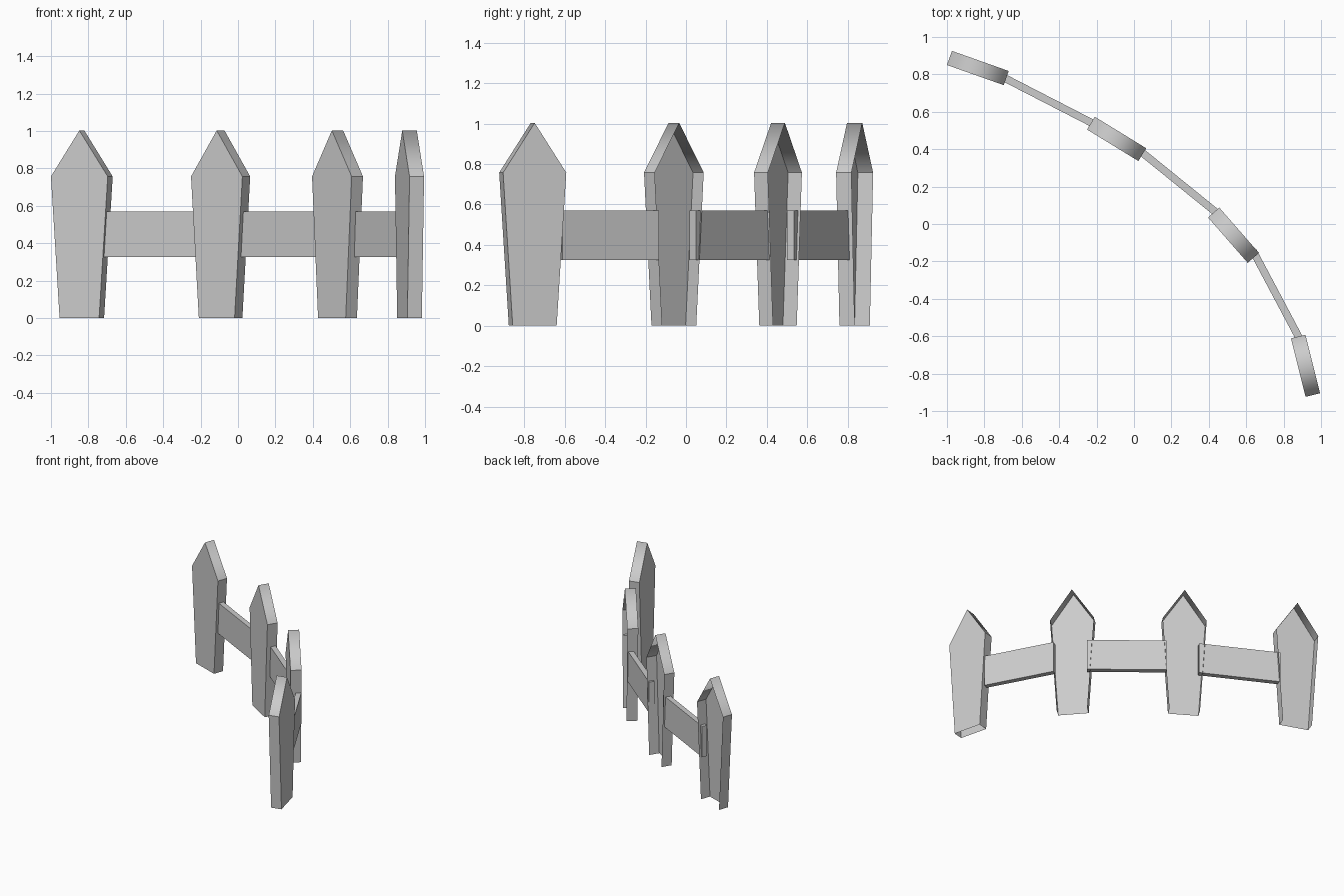
import bpy, bmesh
from math import radians, atan2
from mathutils import Matrix, Vector

if "Cube" in bpy.data.objects:
    bpy.data.objects.remove(bpy.data.objects["Cube"])

THICK = 0.08
# Picket outline (x, z): narrow foot, wide shoulders, pointed tip
OUTLINE = [(-0.112, 0), (0.112, 0), (0.161, 0.757), (0, 1.003), (-0.161, 0.757)]


def finish(name, bm, loc, angle):
    mesh = bpy.data.meshes.new(name)
    bm.to_mesh(mesh)
    bm.free()
    obj = bpy.data.objects.new(name, mesh)
    obj.location = loc
    obj.rotation_euler.z = angle
    bpy.context.collection.objects.link(obj)


def picket(name, x, y, degrees, back):
    bm = bmesh.new()
    front = [bm.verts.new((px, -THICK / 2, pz)) for px, pz in OUTLINE]
    rear = [bm.verts.new((px, THICK / 2, pz)) for px, pz in OUTLINE]
    bm.faces.new(front)
    if back:
        bm.faces.new(rear[::-1])
    # Sides and roof slopes; the underside stays open
    for i in range(1, 5):
        j = (i + 1) % 5
        face = bm.faces.new((front[j], front[i], rear[i], rear[j]))
        face.smooth = i in (2, 3)
    finish(name, bm, (x, y, 0), radians(degrees))


def rail(name, start, end):
    a, b = Vector(start), Vector(end)
    d, mid = b - a, (a + b) / 2
    bm = bmesh.new()
    bmesh.ops.create_cube(bm, size=1, matrix=Matrix.Diagonal((d.length, 0.04, 0.245, 1)))
    finish(name, bm, (mid.x, mid.y, 0.448), atan2(d.y, d.x))


# Pickets along the curve: hollow behind, only the last one has a back
PICKETS = [(-0.835, 0.834, -19.5, False), (-0.093, 0.455, -31.5, False),
           (0.532, -0.060, -48.8, False), (0.917, -0.758, -76, True)]
for n, args in enumerate(PICKETS, 1):
    picket(f"picket_{n}", *args)

# Rails joining neighbouring pickets
RAILS = [((-0.72, 0.795), (-0.18, 0.517)), ((0.025, 0.397), (0.475, 0.033)),
         ((0.636, -0.143), (0.889, -0.62))]
for n, (s, e) in enumerate(RAILS, 1):
    rail(f"rail_{n}", s, e)
